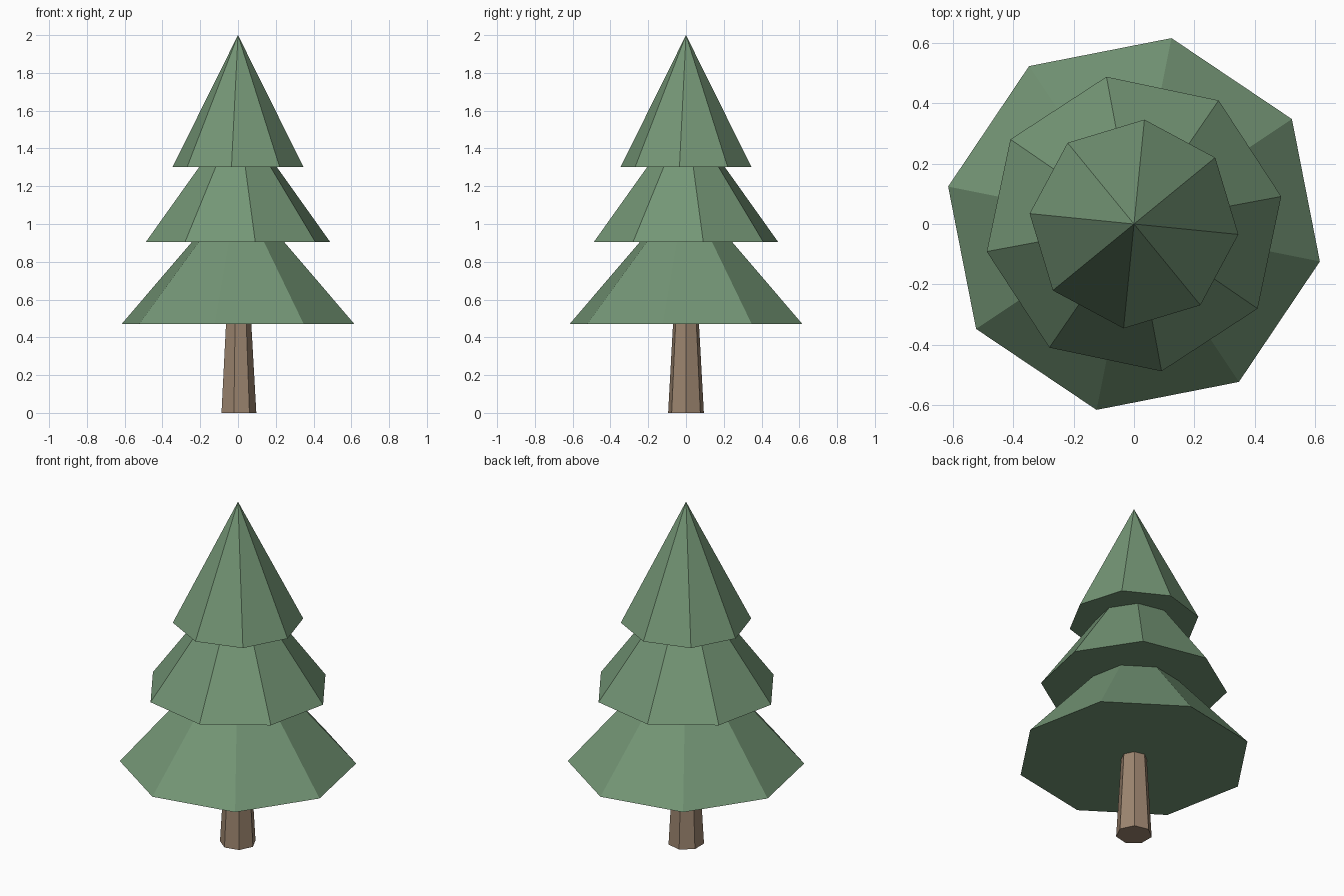
import bpy, math

if "Cube" in bpy.data.objects:
    bpy.data.objects.remove(bpy.data.objects["Cube"])


def material(name, rgb):
    m = bpy.data.materials.new(name)
    m.diffuse_color = (*rgb, 1.0)
    m.use_nodes = True
    m.node_tree.nodes["Principled BSDF"].inputs["Base Color"].default_value = m.diffuse_color
    return m


needle_green = material("needle_green", (0.175, 0.305, 0.180))
bark_brown = material("bark_brown", (0.335, 0.235, 0.160))


def tapered(name, sides, r_low, r_high, z_low, z_high, turn, mat):
    """Flat-faced cone or frustum with its first corner at the angle turn."""
    bpy.ops.mesh.primitive_cone_add(
        vertices=sides, radius1=r_low, radius2=r_high, depth=z_high - z_low,
        location=(0, 0, (z_low + z_high) / 2))
    ob = bpy.context.object
    ob.name = name
    # The primitive puts its first corner on +y
    first = ob.data.vertices[0].co
    ob.rotation_euler.z = math.radians(turn) - math.atan2(first.y, first.x)
    ob.data.materials.append(mat)
    return ob


# Seven-sided trunk, tapering up into the foliage
tapered("trunk", 7, 0.097, 0.066, 0.0, 0.55, 0, bark_brown)

# Three eight-sided foliage tiers, each turned differently
for name, radius, z_low, z_high, turn in (
        ("lower_foliage", 0.629, 0.47, 1.19, -11.4),
        ("middle_foliage", 0.497, 0.904, 1.59, 10.6),
        ("upper_foliage", 0.348, 1.302, 2.0, -5.7)):
    tapered(name, 8, radius, 0.0, z_low, z_high, turn, needle_green)
